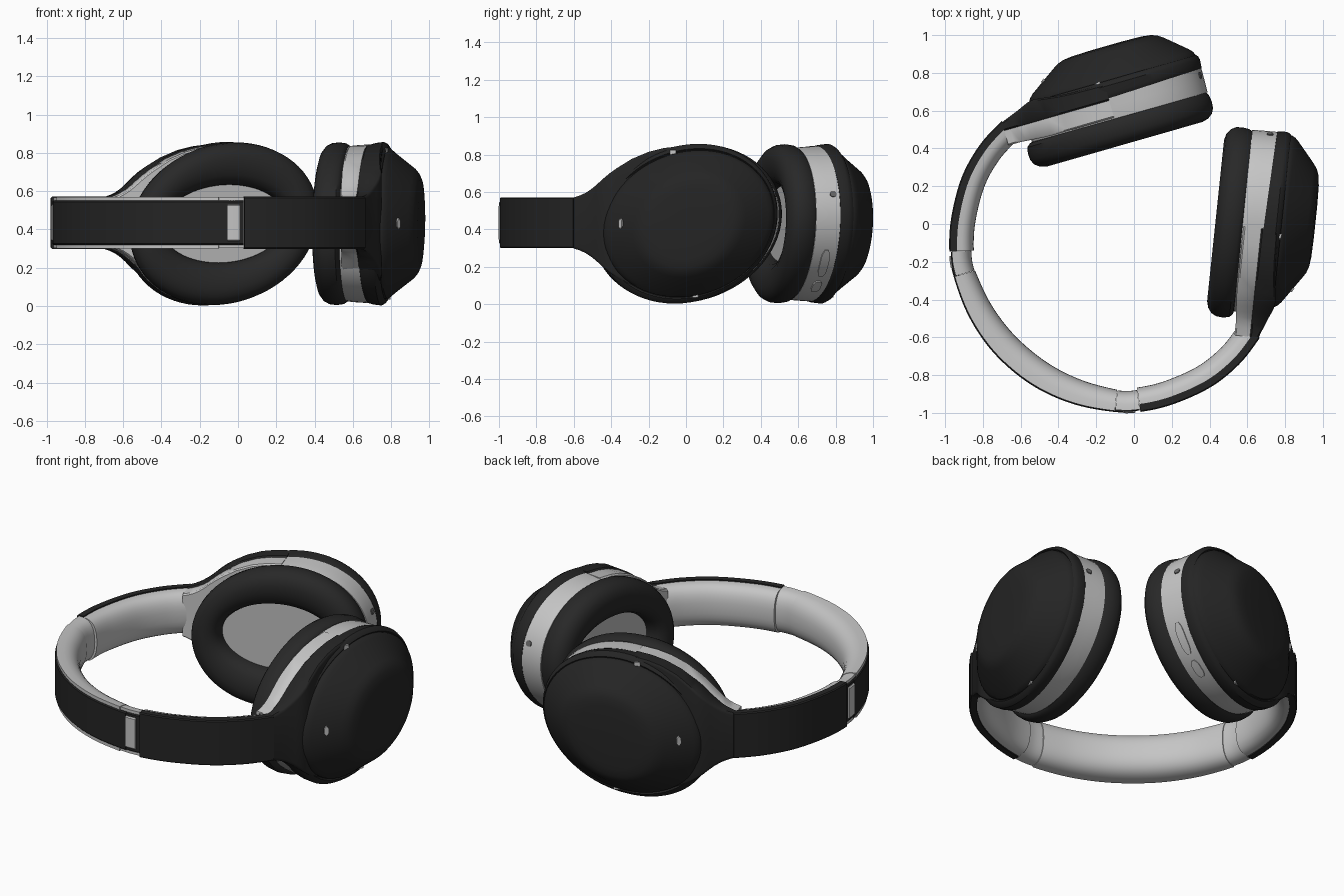
import bpy, bmesh, math
from mathutils import Vector

if "Cube" in bpy.data.objects:
    bpy.data.objects.remove(bpy.data.objects["Cube"])

TURN = math.radians(-40)          # symmetry axis of the headset in plan
SHIFT = Vector((0.004, -0.003, 0))


def material(name, c):
    m = bpy.data.materials.new(name)
    m.diffuse_color = (c, c, c, 1)
    m.use_nodes = True
    m.node_tree.nodes["Principled BSDF"].inputs["Base Color"].default_value = m.diffuse_color
    return m


DARK = material("charcoal", 0.018)
PAD = material("pad black", 0.021)
LIGHT = material("light grey", 0.56)
MESH = material("speaker grey", 0.5)
PORT = material("port grey", 0.14)


def loft(name, rings, mat, start=True, end=True, mirror=True, angle=35):
    """Skin closed rings into one object, optionally mirrored across x."""
    bm = bmesh.new()
    vs = [[bm.verts.new(p) for p in r] for r in rings]
    n = len(vs[0])
    for r, q in zip(vs, vs[1:]):
        for i in range(n):
            j = (i + 1) % n
            bm.faces.new((r[i], r[j], q[j], q[i]))
    if start:
        bm.faces.new(vs[0][::-1])
    if end:
        bm.faces.new(vs[-1])
    bmesh.ops.recalc_face_normals(bm, faces=bm.faces)
    me = bpy.data.meshes.new(name)
    bm.to_mesh(me)
    bm.free()
    me.materials.append(mat)
    ob = bpy.data.objects.new(name, me)
    bpy.context.collection.objects.link(ob)
    ob.rotation_euler.z = TURN
    ob.location = SHIFT
    bpy.ops.object.select_all(action='DESELECT')
    ob.select_set(True)
    bpy.context.view_layer.objects.active = ob
    bpy.ops.object.shade_smooth_by_angle(angle=math.radians(angle))
    if mirror:
        mod = ob.modifiers.new("mirror", 'MIRROR')
        mod.use_axis[0] = True
        mod.merge_threshold = 0.0005
    return ob


# ---------- headband: outer edge of one half, from apex to cup ----------
EDGE = [(-0.19, -0.991), (0, -1.01), (0.19, -0.991), (0.38, -0.929), (0.561, -0.825),
        (0.659, -0.739), (0.764, -0.599), (0.859, -0.402), (0.897, -0.213),
        (0.891, -0.035), (0.87, 0.14)]
EDGE = [Vector((x, y, 0)) for x, y in EDGE]
BAND_Z = 0.435


def path(t):
    i = min(int(t), 7)
    f = t - i
    a, b, c, d = EDGE[i:i + 4]
    p = 0.5 * (2 * b + (c - a) * f + (2 * a - 5 * b + 4 * c - d) * f * f
               + (3 * b - a - 3 * c + d) * f ** 3)
    tan = 0.5 * ((c - a) + 2 * (2 * a - 5 * b + 4 * c - d) * f
                 + 3 * (3 * b - a - 3 * c + d) * f * f)
    tan.normalize()
    return p, Vector((-tan.y, tan.x, 0))


def sweep(name, t0, t1, profile, mat, swell=0, **kw):
    """Sweep a (depth, height) profile; swell thickens it towards the apex."""
    steps = max(2, int((t1 - t0) * 8))
    rings = []
    for k in range(steps + 1):
        s = k / steps
        p, inward = path(t0 + (t1 - t0) * s)
        g = 1 + swell * (1 - s * s)
        rings.append([p + inward * d * g + Vector((0, 0, BAND_Z + z)) for d, z in profile])
    return loft(name, rings, mat, **kw)


def plate(d0, d1, h, c=0.006):
    return [(d0 + c, -h), (d1, -h), (d1, h), (d0 + c, h), (d0, h - c), (d0, c - h)]


def cushion(d0, d1, h):
    pts = []
    for k in range(17):
        a = math.radians(-90 + 180 * k / 16)
        s = math.sin(a)
        pts.append((d0 + (d1 - d0) * max(0, math.cos(a)) ** 0.7,
                    h * math.copysign(abs(s) ** 0.85, s)))
    return pts


sweep("headband_cushion", 0, 2.97, cushion(0.006, 0.118, 0.135), LIGHT, 0.24, start=False)
sweep("headband_outer_plate", 0, 3.28, plate(0, 0.03, 0.115), DARK, start=False)
sweep("hinge_sleeve", 2.98, 3.99, cushion(0.012, 0.115, 0.132), LIGHT)
sweep("hinge_recess", 3.28, 3.98, plate(0.006, 0.03, 0.115), DARK)
sweep("hinge_clip", 3.29, 3.82, plate(-0.003, 0.03, 0.095), LIGHT)
sweep("arm_outer_band", 4, 8, plate(-0.002, 0.04, 0.136), DARK)
sweep("arm_lining", 4, 8, cushion(0.036, 0.128, 0.129), LIGHT)

# ---------- ear cups: u along the cup, v up, w outward ----------
C = Vector((0.514, 0.444, 0.43))
U = Vector((math.cos(math.radians(124)), math.sin(math.radians(124)), 0))
W = Vector((math.cos(math.radians(34)), math.sin(math.radians(34)), 0))
N = 72
LEAN = 0.15                       # ovals lean so their tops sit further along u


def cup(u, v, w):
    return C + U * u + W * w + Vector((0, 0, v))


def on_oval(a, w, uc, au, av):
    v = av * math.sin(a)
    return cup(uc + au * 0.991 * math.cos(a) + LEAN * v, v, w)


def oval(w, uc, au, av, tilt=0):
    return [on_oval(math.tau * k / N, w + tilt * math.cos(math.tau * k / N), uc, au, av)
            for k in range(N)]


def ovals(name, table, mat, **kw):
    return loft(name, [oval(*r) for r in table], mat, **kw)


ovals("cup_rim", [(.002, 0, .478, .408, .016), (.01, 0, .488, .416, .016),
                  (.032, 0, .491, .422, .01), (.072, .004, .488, .427), (.088, .008, .48, .418),
                  (.099, .014, .466, .402), (.092, .016, .459, .395)], DARK)
ovals("cup_cap", [(.085, .018, .459, .393), (.104, .018, .458, .392), (.122, .019, .448, .378),
                  (.14, .02, .43, .362), (.235, .034, .305, .287), (.255, .035, .275, .262),
                  (.267, .035, .24, .235), (.273, .035, .19, .19), (.276, .035, .08, .08)], DARK)
ovals("cup_grey_ring", [(-.108, 0, .484, .405), (-.08, 0, .485, .409), (-.04, 0, .486, .412),
                        (.012, 0, .487, .415, .016)], LIGHT)
ovals("ear_pad", [(-.1, -.005, .46, .385), (-.108, -.01, .487, .408), (-.125, -.015, .501, .42),
                  (-.16, -.015, .507, .425), (-.195, -.015, .504, .421), (-.222, -.015, .49, .407),
                  (-.242, -.015, .464, .38), (-.251, -.015, .43, .345), (-.248, -.015, .4, .3),
                  (-.235, -.015, .37, .255), (-.21, -.015, .35, .22), (-.17, -.015, .34, .204),
                  (-.13, -.015, .34, .204)], PAD, end=False)
ovals("speaker_cover", [(-.152, -.015, .35, .215), (-.14, -.015, .35, .215)], MESH)


# ---------- flared yokes blending the band into the cup ----------
def yoke(name, stations, mat, c):
    rings = []
    for u, w0, w1, h in stations:
        rings.append([cup(u, v + 0.004, w) for w, v in (
            (w0 + c, -h), (w1 - c, -h), (w1 - c * .3, c * .7 - h), (w1, 2 * c - h),
            (w1, h - 2 * c), (w1 - c * .3, h - c * .7), (w1 - c, h), (w0 + c, h),
            (w0, h - c), (w0, c - h))])
    loft(name, rings, mat, angle=40)


FLARE = [(-.608, .040, .136), (-.575, .052, .146), (-.542, .065, .16), (-.51, .077, .18),
         (-.48, .09, .203), (-.45, .103, .23), (-.41, .11, .263), (-.37, .105, .292),
         (-.29, .094, .342), (-.2, .088, .38), (-.12, .086, .4), (-.03, .084, .411)]
yoke("yoke_outer", [(u, -.006, w, h) for u, w, h in FLARE], DARK, 0.008)
yoke("yoke_lining", [(u, max(-.1, -.088 - .08 * max(0, u + .54)), .002, h - .008)
                     for u, w, h in FLARE], LIGHT, 0.008)


# ---------- small details ----------
def ring_tab(name, a0, a1, w0, w1, lift, mat, mirror=True, flip=False):
    """Curved tab lying on the grey ring between two angles."""
    rings = []
    for k in range(9):
        s = k / 8
        a = math.radians(a0 + (a1 - a0) * s)
        half = (w1 - w0) / 2 * (1 - abs(2 * s - 1) ** 4 * 0.6)
        mid = (w0 + w1) / 2
        ring = [on_oval(a, mid + g * half, 0, .478 + e, .402 + e)
                for e, g in ((0, -1), (.009 + lift, -1), (.009 + lift, 1), (0, 1))]
        if flip:
            ring = [Vector((-p.x, p.y, p.z)) for p in ring]
        rings.append(ring)
    loft(name, rings, mat, mirror=mirror)


ring_tab("microphone_hole", 20.5, 25, -.028, .006, .005, PORT)
ring_tab("volume_button", -43, -20, -.06, -.012, .007, LIGHT, False, True)
ring_tab("power_button", -61, -48, -.06, -.012, .007, LIGHT, False, True)

# indicator window on the sloping front of the cap
slope = Vector((-.095, .125)).normalized()      # outward (u, w) of the slope
base = Vector((-.337, .19))
along = Vector((slope.y, -slope.x))
hexes = []
for off in (-.02, .006):
    ring = []
    for k in range(6):
        a = math.tau * k / 6
        p = base + slope * off - along * (.014 * math.sin(a))
        ring.append(cup(p.x, .029 * math.cos(a), p.y))
    hexes.append(ring)
loft("indicator_window", hexes, LIGHT)

# small wedge marks in the seam, top and bottom
for side, label, u, v in ((1, "top", -.06, .395), (-1, "bottom", .06, .395)):
    loft("seam_mark_" + label,
         [[cup(u + du, side * h, w) for du, w in ((-.022, .098), (.01, .107), (.01, .086))]
          for h in (.36, v)], LIGHT)
